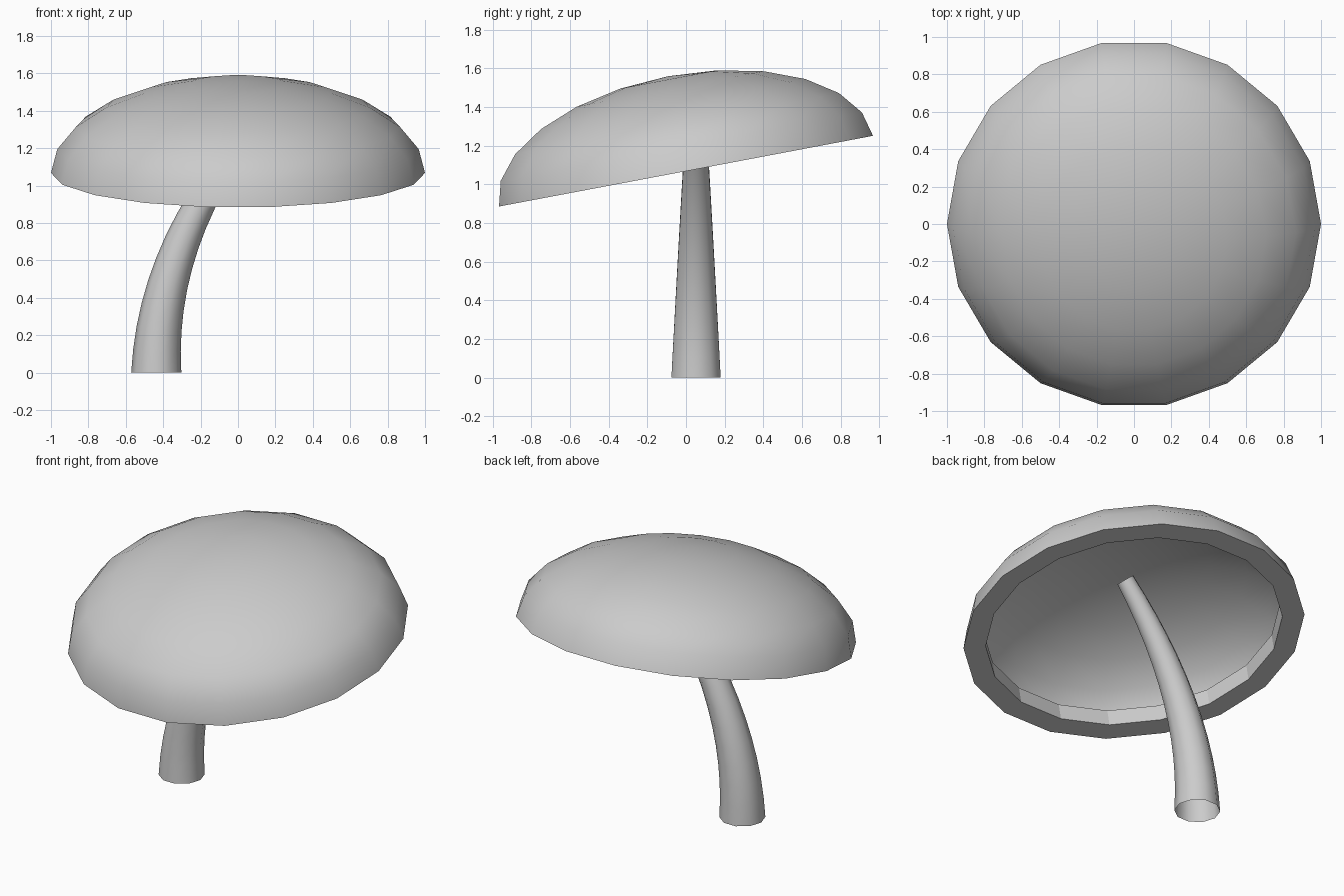
import bpy, bmesh
from math import sin, cos, radians, pi
from mathutils import Vector

old = bpy.data.objects.get("Cube")
if old:
    bpy.data.objects.remove(old, do_unlink=True)

grey = bpy.data.materials.new("plain_grey")
grey.use_nodes = True
grey.diffuse_color = (0.6, 0.6, 0.6, 1)
grey.node_tree.nodes["Principled BSDF"].inputs["Base Color"].default_value = (0.6, 0.6, 0.6, 1)


def loft(name, rings, flat_bands=()):
    """Skin a list of point rings; the listed bands stay flat shaded."""
    bm = bmesh.new()
    loops = [[bm.verts.new(p) for p in ring] for ring in rings]
    for i, (low, high) in enumerate(zip(loops, loops[1:])):
        n = len(low)
        for j in range(n):
            k = (j + 1) % n
            face = bm.faces.new((low[j], low[k], high[k], high[j]))
            face.smooth = i not in flat_bands
    bmesh.ops.remove_doubles(bm, verts=bm.verts, dist=0.0005)
    mesh = bpy.data.meshes.new(name)
    bm.to_mesh(mesh)
    bm.free()
    mesh.materials.append(grey)
    obj = bpy.data.objects.new(name, mesh)
    bpy.context.collection.objects.link(obj)
    return obj


def circle(center, radius, sides, side=Vector((1, 0, 0))):
    """Ring spanned by the given side direction and the y axis."""
    return [center + radius * (side * cos(a) + Vector((0, 1, 0)) * sin(a))
            for a in (2 * pi * i / sides for i in range(sides))]


# Cap: thin half-ellipsoid shell with a flat rim and a short upright inner lip
lip = [(0.87, 0.106), (0.87, 0)]
dome = [(cos(radians(a)), 0.5 * sin(radians(a))) for a in range(0, 91, 15)]
cap = loft("mushroom_cap", [circle(Vector((0, 0, z)), r, 18) for r, z in lip + dome],
           flat_bands=(0, 1))
cap.location.z = 1.068
cap.rotation_euler.x = radians(10.7)

# Stem: open tapering tube swept along a curved path
start, bend, end = (Vector(p) for p in
                    ((-0.437, 0.052, 0), (-0.437, 0.052, 0.715), (0.11, 0.052, 1.35)))
steps = 12
rings = []
for i in range(steps + 1):
    t = i / steps
    center = start.lerp(bend, t).lerp(bend.lerp(end, t), t)
    tangent = (bend - start).lerp(end - bend, t).normalized()
    side = Vector((0, 1, 0)).cross(tangent)
    rings.append(circle(center, 0.134 - 0.08 * t, 10, side))
loft("mushroom_stem", rings)
